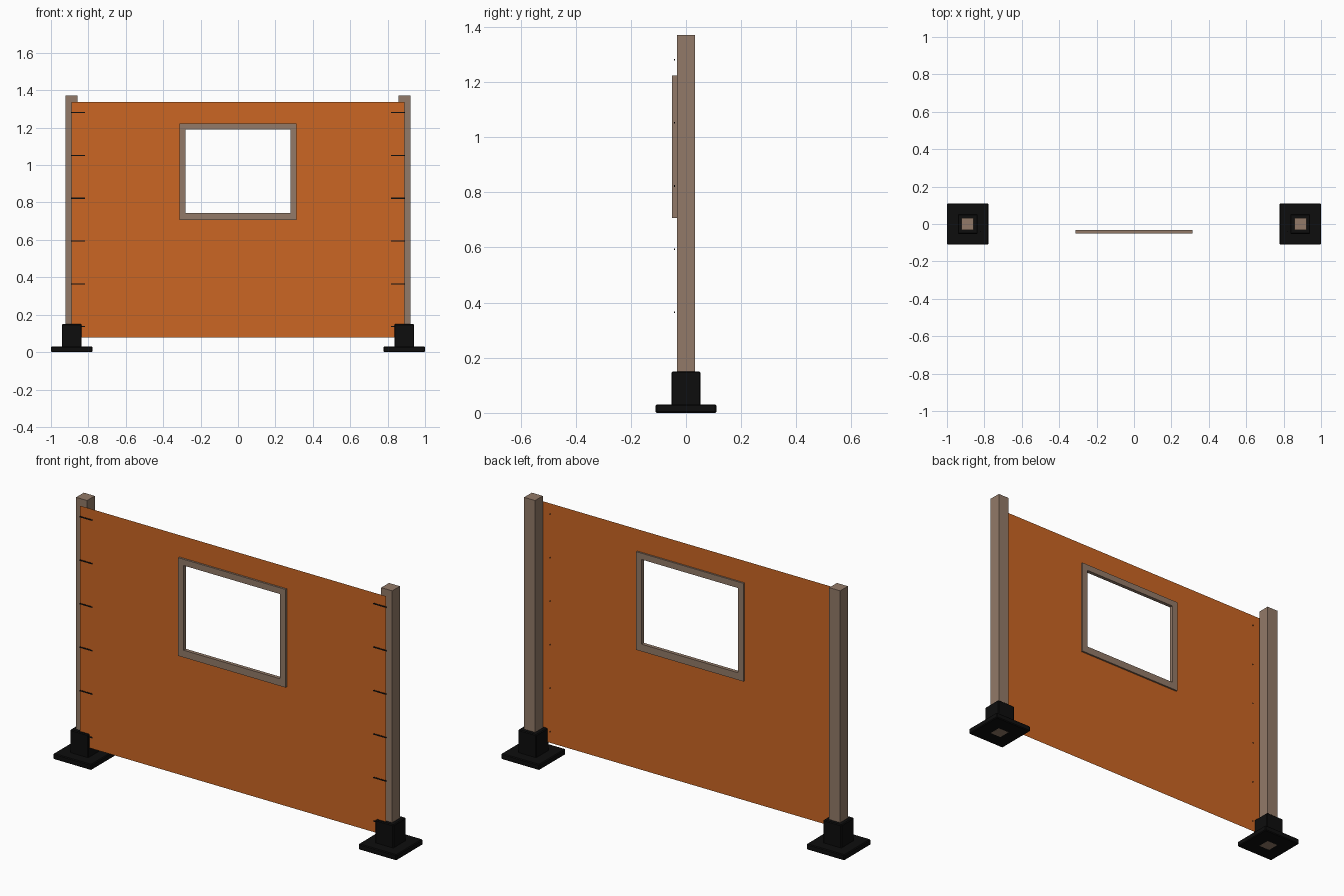
import bpy
import bmesh

if "Cube" in bpy.data.objects:
    bpy.data.objects.remove(bpy.data.objects["Cube"])


def material(name, rgb):
    m = bpy.data.materials.new(name)
    m.diffuse_color = (*rgb, 1.0)
    m.use_nodes = True
    m.node_tree.nodes["Principled BSDF"].inputs["Base Color"].default_value = m.diffuse_color
    return m


ORANGE = material("orange_fabric", (0.60, 0.133, 0.017))
WOOD = material("grey_brown_wood", (0.29, 0.195, 0.138))
BLACK = material("black_plastic", (0.004, 0.004, 0.004))


def make_object(name, bm, mat):
    mesh = bpy.data.meshes.new(name)
    bm.to_mesh(mesh)
    bm.free()
    mesh.materials.append(mat)
    obj = bpy.data.objects.new(name, mesh)
    bpy.context.collection.objects.link(obj)
    return obj


def box(name, lo, hi, mat, bevel=0.0):
    bm = bmesh.new()
    bmesh.ops.create_cube(bm, size=1.0)
    for v in bm.verts:
        v.co = [hi[i] if v.co[i] > 0 else lo[i] for i in range(3)]
    obj = make_object(name, bm, mat)
    if bevel:
        mod = obj.modifiers.new("edge", 'BEVEL')
        mod.width = bevel
        mod.segments = 1
    return obj


PANEL_Y = -0.041
POST_X = 0.889
WIN_X, WIN_LOW, WIN_HIGH = 0.281, 0.744, 1.19

# Thin fabric panel with window opening
bm = bmesh.new()
xs = (-0.891, -WIN_X, WIN_X, 0.891)
zs = (0.077, WIN_LOW, WIN_HIGH, 1.338)
grid = [[bm.verts.new((x, PANEL_Y, z)) for x in xs] for z in zs]
for j in range(3):
    for i in range(3):
        if (i, j) != (1, 1):
            bm.faces.new((grid[j][i], grid[j][i + 1], grid[j + 1][i + 1], grid[j + 1][i]))
make_object("fabric_panel", bm, ORANGE)

# Window frame rails
F0, F1 = -0.051, -0.032
box("window_rail_top", (-WIN_X, F0, WIN_HIGH), (WIN_X, F1, 1.223), WOOD)
box("window_rail_bottom", (-WIN_X, F0, 0.706), (WIN_X, F1, WIN_LOW), WOOD)

for side, s in (("left", -1), ("right", 1)):
    def sided(name, x0, x1, y0, y1, z0, z1, mat, bevel=0.0):
        a, b = sorted((s * x0, s * x1))
        return box(f"{side}_{name}", (a, y0, z0), (b, y1, z1), mat, bevel)

    # Window stile, post and foot
    sided("window_stile", WIN_X, 0.313, F0, F1, 0.706, 1.223, WOOD)
    sided("post", POST_X - 0.032, POST_X + 0.032, -0.032, 0.032, 0.0, 1.371, WOOD)
    sided("foot_plate", POST_X - 0.111, 1.0, -0.11, 0.11, 0.0004, 0.03, BLACK, 0.004)
    sided("foot_socket", POST_X - 0.053, POST_X + 0.053, -0.053, 0.053, 0.02, 0.15, BLACK, 0.004)

    # Ties holding the panel, each with a small end poking through
    for k in range(6):
        z = 0.136 + k * 0.229
        sided(f"tie_{k + 1}", 0.82, 0.893, PANEL_Y - 0.003, PANEL_Y - 0.0005,
              z - 0.003, z + 0.003, BLACK)
        sided(f"tie_end_{k + 1}", 0.818, 0.824, PANEL_Y - 0.002, PANEL_Y + 0.002,
              z - 0.003, z + 0.003, BLACK)
